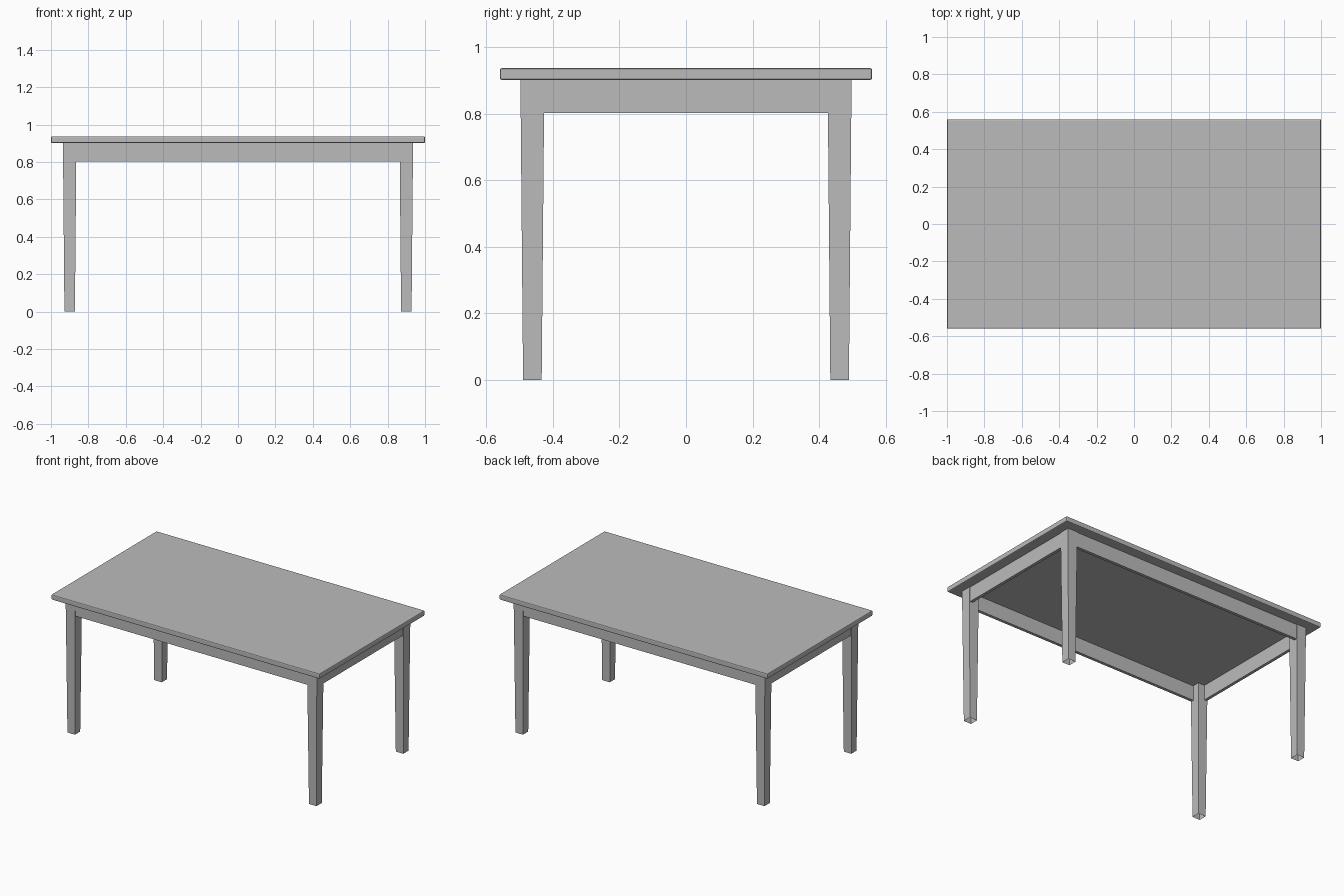
import bpy
import bmesh

cube = bpy.data.objects.get("Cube")
if cube:
    bpy.data.objects.remove(cube, do_unlink=True)

# Single plain grey finish
grey = bpy.data.materials.new("plain_grey")
grey.use_nodes = True
colour = (0.5, 0.5, 0.5, 1)
grey.diffuse_color = colour
grey.node_tree.nodes["Principled BSDF"].inputs["Base Color"].default_value = colour

TOP_Z, UNDER_Z, APRON_Z = 0.937, 0.902, 0.802
LEG_X, LEG_Y = 0.9, 0.462
LEG_TOP, LEG_FOOT = 0.036, 0.028   # half widths
INSET, BOARD = 0.004, 0.02         # apron set-back and thickness


def make_box(name, size, centre, taper=1.0, open_bottom=False, bevel=0):
    """Box whose lower face is scaled by taper."""
    bm = bmesh.new()
    bmesh.ops.create_cube(bm, size=1)
    for v in bm.verts:
        s = taper if v.co.z < 0 else 1
        v.co.x *= size[0] * s
        v.co.y *= size[1] * s
        v.co.z *= size[2]
    if open_bottom:
        base = [f for f in bm.faces if f.normal.z < -0.9]
        bmesh.ops.delete(bm, geom=base, context='FACES_ONLY')
    mesh = bpy.data.meshes.new(name)
    bm.to_mesh(mesh)
    bm.free()
    mesh.materials.append(grey)
    obj = bpy.data.objects.new(name, mesh)
    obj.location = centre
    bpy.context.collection.objects.link(obj)
    if bevel:
        mod = obj.modifiers.new("eased_edges", 'BEVEL')
        mod.width = bevel
        mod.segments = 2
    return obj


# Tabletop with eased edges
make_box("tabletop", (2, 1.12, TOP_Z - UNDER_Z),
         (0, 0, (TOP_Z + UNDER_Z) / 2), bevel=0.006)

# Four tapered legs, open at the foot
for sx, side in ((1, "left"), (-1, "right")):
    for sy, end in ((-1, "front"), (1, "back")):
        make_box(f"{end}_{side}_leg", (2 * LEG_TOP, 2 * LEG_TOP, UNDER_Z),
                 (sx * LEG_X, sy * LEG_Y, UNDER_Z / 2),
                 taper=LEG_FOOT / LEG_TOP, open_bottom=True)

# Apron boards between the legs
height, mid_z = UNDER_Z - APRON_Z, (UNDER_Z + APRON_Z) / 2
offset = LEG_TOP - INSET - BOARD / 2
for s, end, side in ((-1, "front", "right"), (1, "back", "left")):
    make_box(f"{end}_apron", (2 * (LEG_X - LEG_TOP) + 0.01, BOARD, height),
             (0, s * (LEG_Y + offset), mid_z))
    make_box(f"{side}_apron", (BOARD, 2 * (LEG_Y - LEG_TOP) + 0.01, height),
             (s * (LEG_X + offset), 0, mid_z))
